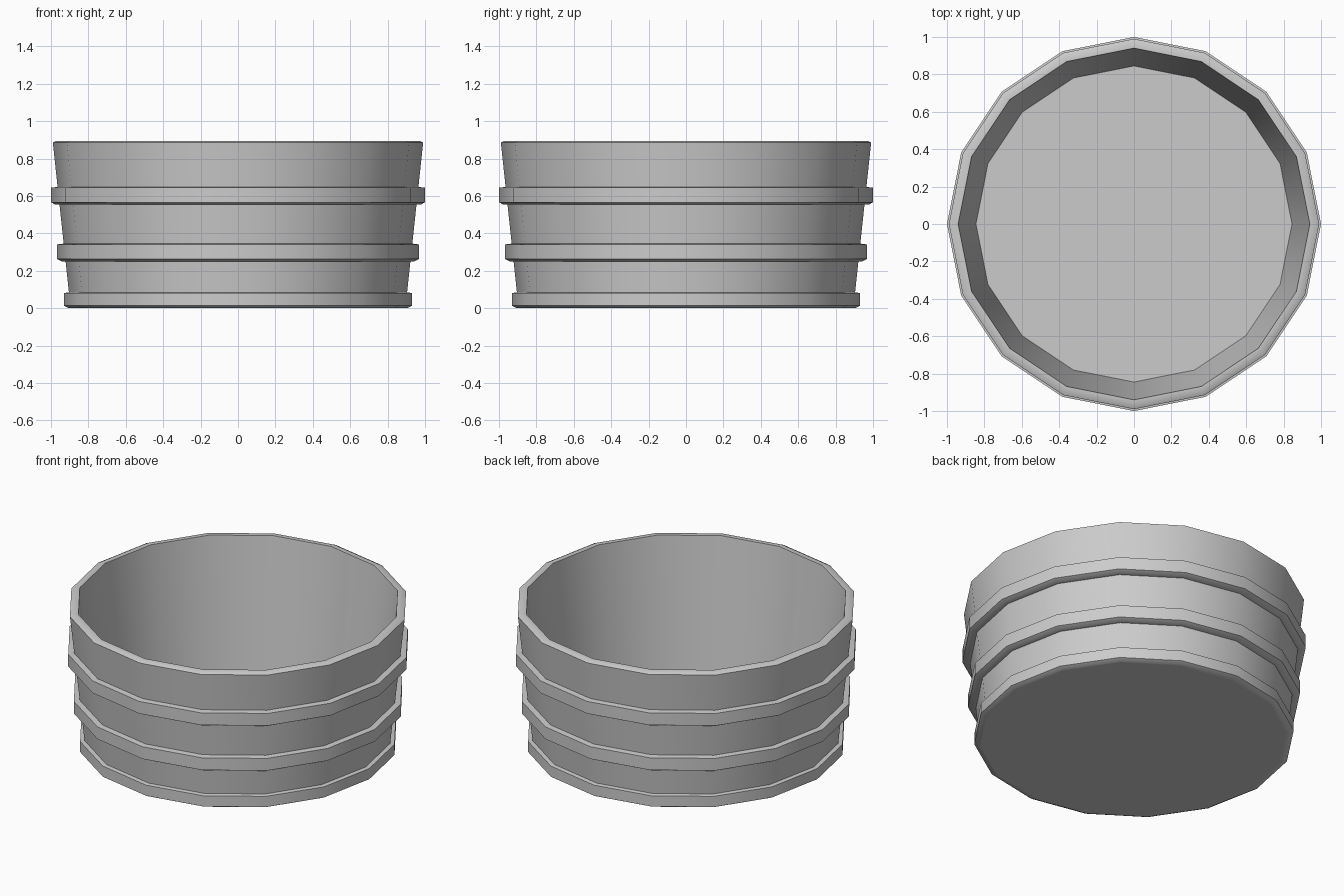
import bpy, bmesh, math

if "Cube" in bpy.data.objects:
    bpy.data.objects.remove(bpy.data.objects["Cube"])

SIDES = 16


def lathe(name, profile, closed=False):
    """Revolve (radius, z) points around z; radius 0 makes a pole."""
    bm = bmesh.new()
    rings = []
    for r, z in profile:
        if r == 0:
            rings.append([bm.verts.new((0, 0, z))] * SIDES)
        else:
            rings.append([bm.verts.new((r * math.cos(2 * math.pi * i / SIDES),
                                        r * math.sin(2 * math.pi * i / SIDES), z))
                          for i in range(SIDES)])
    pairs = list(zip(rings, rings[1:]))
    if closed:
        pairs.append((rings[-1], rings[0]))
    for a, b in pairs:
        for i in range(SIDES):
            j = (i + 1) % SIDES
            quad = list(dict.fromkeys((a[i], a[j], b[j], b[i])))
            bm.faces.new(quad)
    bmesh.ops.recalc_face_normals(bm, faces=bm.faces)
    mesh = bpy.data.meshes.new(name)
    bm.to_mesh(mesh)
    bm.free()
    obj = bpy.data.objects.new(name, mesh)
    bpy.context.collection.objects.link(obj)
    bpy.context.view_layer.objects.active = obj
    bpy.ops.object.select_all(action='DESELECT')
    obj.select_set(True)
    bpy.ops.object.shade_smooth_by_angle(angle=math.radians(30))
    return obj


# Tapered open tub with a thick wall, soft rim and floor
lathe("tub", [(0, 0), (0.895, 0), (0.99, 0.885), (0.97, 0.895),
              (0.94, 0.895), (0.845, 0.05), (0, 0.05)])

# Three hoops around the outside: outer radius, wall radius, bottom, top
hoops = [("bottom_hoop", 0.93, 0.895, 0.0, 0.087),
         ("middle_hoop", 0.967, 0.925, 0.25, 0.347),
         ("upper_hoop", 1.0, 0.957, 0.553, 0.65)]
for name, outer, wall, low, high in hoops:
    lathe(name, [(wall - 0.01, low), (outer - 0.025, low), (outer, low + 0.013),
                 (outer, high - 0.006), (wall - 0.01, high)], closed=True)
